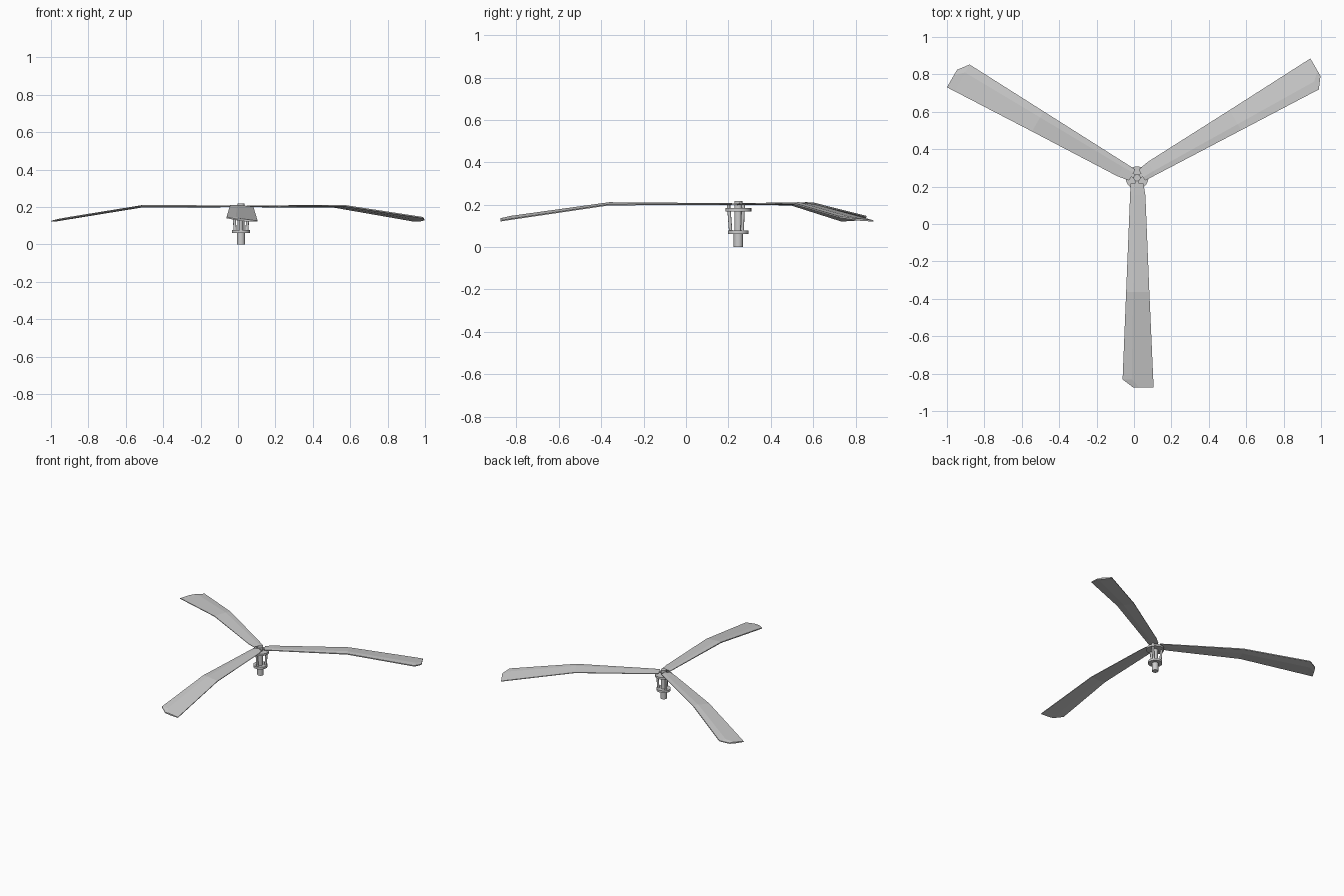
import bpy, bmesh, math
from mathutils import Vector, Matrix

if "Cube" in bpy.data.objects:
    bpy.data.objects.remove(bpy.data.objects["Cube"])

CX, CY = 0.016, 0.247
HUB = Matrix.Translation((CX, CY, 0))
ANGLES = [math.radians(a) for a in (30, 150, 270)]


def finish(bm, name, matrix=HUB, smooth=False):
    bmesh.ops.recalc_face_normals(bm, faces=bm.faces[:])
    me = bpy.data.meshes.new(name)
    bm.to_mesh(me)
    bm.free()
    ob = bpy.data.objects.new(name, me)
    bpy.context.collection.objects.link(ob)
    ob.matrix_world = matrix
    if smooth:
        bpy.ops.object.select_all(action='DESELECT')
        ob.select_set(True)
        bpy.context.view_layer.objects.active = ob
        bpy.ops.object.shade_smooth_by_angle(angle=math.radians(35))
    return ob


def rod(name, p0, p1, r, sides=20):
    p0, p1 = Vector(p0), Vector(p1)
    d = p1 - p0
    bm = bmesh.new()
    bmesh.ops.create_cone(bm, cap_ends=True, segments=sides, radius1=r, radius2=r, depth=d.length)
    rot = d.to_track_quat('Z', 'Y').to_matrix().to_4x4()
    bm.transform(Matrix.Translation((p0 + p1) / 2) @ rot)
    return finish(bm, name, smooth=True)


def blade(name, angle):
    # stations: radius, leading edge, trailing edge, mid height, thickness, twist drop
    stations = [(0.030, -0.034, 0.034, 0.203, 0.008, 0.000),
                (0.094, -0.037, 0.045, 0.203, 0.009, 0.002),
                (0.610, -0.058, 0.066, 0.204, 0.013, 0.008),
                (1.078, -0.077, 0.087, 0.138, 0.013, 0.014),
                (1.122, -0.019, 0.089, 0.131, 0.012, 0.014)]
    # section across the chord: position, height in half thicknesses
    section = [(0, -0.7), (0, 0.4), (0.3, 1), (1, 0.3), (1, -0.5), (0.4, -1)]
    bm = bmesh.new()
    rings = []
    for r, s0, s1, z, t, drop in stations:
        ring = []
        for u, h in section:
            s = s0 + (s1 - s0) * u
            tilt = -drop * s / (s1 * 2)
            ring.append(bm.verts.new((r, s, z + tilt + h * t / 2)))
        rings.append(ring)
    n = len(section)
    for a, b in zip(rings, rings[1:]):
        for i in range(n):
            j = (i + 1) % n
            bm.faces.new((a[i], a[j], b[j], b[i]))
    bm.faces.new(rings[0])
    bm.faces.new(rings[-1])
    return finish(bm, name, HUB @ Matrix.Rotation(angle, 4, 'Z'))


# Central shaft and the two plates
rod("lower_shaft", (0, 0, 0), (0, 0, 0.07), 0.022)
rod("upper_shaft", (0, 0, 0.065), (0, 0, 0.218), 0.019)
rod("lower_plate", (0, 0, 0.061), (0, 0, 0.078), 0.049, 32)
rod("upper_plate", (0, 0, 0.169), (0, 0, 0.184), 0.061, 32)

for k, a in enumerate(ANGLES):
    c, s = math.cos(a), math.sin(a)
    blade(f"rotor_blade_{k + 1}", a)
    # Slanted support rods between the plates
    rod(f"support_rod_{k + 1}", (0.036 * c, 0.036 * s, 0.07),
        (0.044 * c, 0.044 * s, 0.175), 0.008, 12)
    # Bolt fixing each blade to the plate
    rod(f"blade_bolt_{k + 1}", (0.046 * c, 0.046 * s, 0.18),
        (0.046 * c, 0.046 * s, 0.205), 0.008, 12)
    # Narrow arm joining the blade root to the shaft
    bm = bmesh.new()
    bmesh.ops.create_cube(bm, size=1)
    bm.transform(Matrix.Translation((0.025, 0, 0.202)) @ Matrix.Diagonal((0.04, 0.022, 0.007, 1)))
    finish(bm, f"blade_arm_{k + 1}", HUB @ Matrix.Rotation(a, 4, 'Z'))
